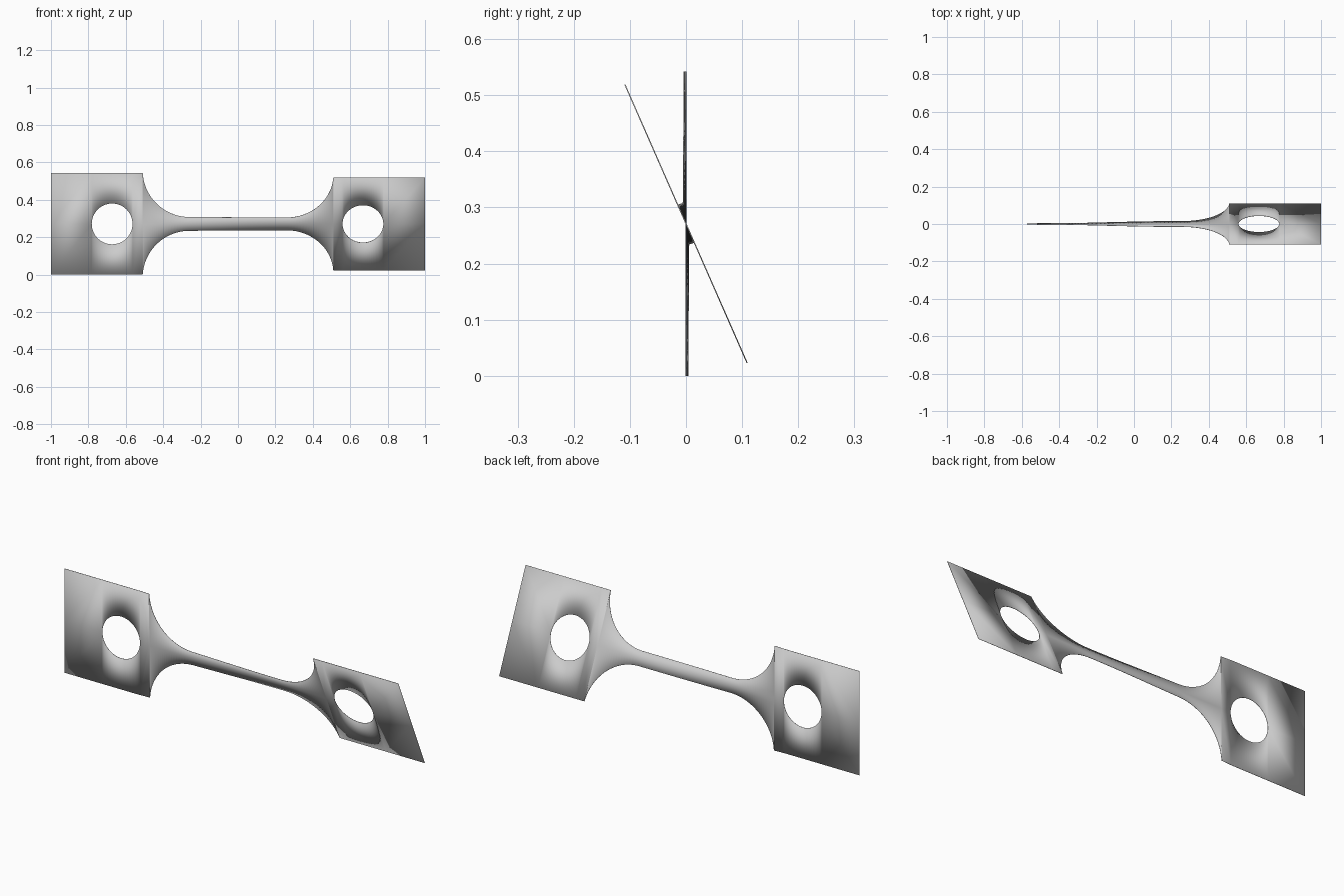
import bpy
import bmesh
from math import cos, sin, pi, sqrt, radians

if "Cube" in bpy.data.objects:
    bpy.data.objects.remove(bpy.data.objects["Cube"])

MID_Z = 0.271         # height of the long axis
PAD_HALF = 0.271      # half height of the end pads
NECK_HALF = 0.037     # half height of the narrow gauge section
PAD_EDGE = 0.51       # where the pads meet the fillets
FILLET_X, FILLET_R = 0.26, 0.25
HOLES = (-0.673, 0.668)
HOLE_R = 0.109
TWIST = radians(23.7)


def half_height(x):
    """Outline: pad, round fillet, straight neck."""
    x = abs(x)
    if x >= PAD_EDGE:
        return PAD_HALF
    if x <= FILLET_X:
        return NECK_HALF
    drop = sqrt(max(0, FILLET_R ** 2 - (x - FILLET_X) ** 2))
    return min(PAD_HALF, NECK_HALF + FILLET_R - drop)


def hole_half(x):
    """Half height of the round hole at this station."""
    return max(sqrt(max(0, HOLE_R ** 2 - (x - c) ** 2)) for c in HOLES)


def twisted(x, s):
    """Turn the section about the long axis, easing in along the neck."""
    t = min(1, max(0, (x + 0.6) / 0.85))
    a = TWIST * t * t * (3 - 2 * t)
    return (x, -s * sin(a), MID_Z + s * cos(a))


# Stations along the length, denser around holes and fillets
stations = {-1, 1}
for c in HOLES:
    stations |= {c - HOLE_R * cos(pi * i / 32) for i in range(33)}
for side in (-1, 1):
    stations |= {side * (FILLET_X + FILLET_R * sin(pi / 2 * i / 24)) for i in range(25)}
    stations.add(side * PAD_EDGE)
stations |= {FILLET_X * (i / 12 - 1) for i in range(25)}
stations = sorted({round(x, 5) for x in stations})

# Sheet: an upper and a lower strip that part around the holes
bm = bmesh.new()
for side in (-1, 1):
    rows = []
    for x in stations:
        inner, outer = hole_half(x), half_height(x)
        rows.append([bm.verts.new(twisted(x, side * s)) for s in (inner, outer)])
    for a, b in zip(rows, rows[1:]):
        quad = (a[0], b[0], b[1], a[1])
        bm.faces.new(quad if side > 0 else quad[::-1])
bmesh.ops.remove_doubles(bm, verts=bm.verts, dist=0.0005)
mesh = bpy.data.meshes.new("twisted_test_strip")
bm.to_mesh(mesh)
bm.free()
strip = bpy.data.objects.new("twisted_test_strip", mesh)
bpy.context.collection.objects.link(strip)

# Plain grey metal
grey = bpy.data.materials.new("plain_grey")
grey.use_nodes = True
grey.diffuse_color = (0.6, 0.6, 0.6, 1)
grey.node_tree.nodes["Principled BSDF"].inputs["Base Color"].default_value = (0.6, 0.6, 0.6, 1)
mesh.materials.append(grey)

# Very thin plate with crisp rims
solid = strip.modifiers.new("thickness", "SOLIDIFY")
solid.thickness = 0.002
solid.offset = 0
bpy.context.view_layer.objects.active = strip
strip.select_set(True)
bpy.ops.object.shade_smooth_by_angle(angle=radians(30))
